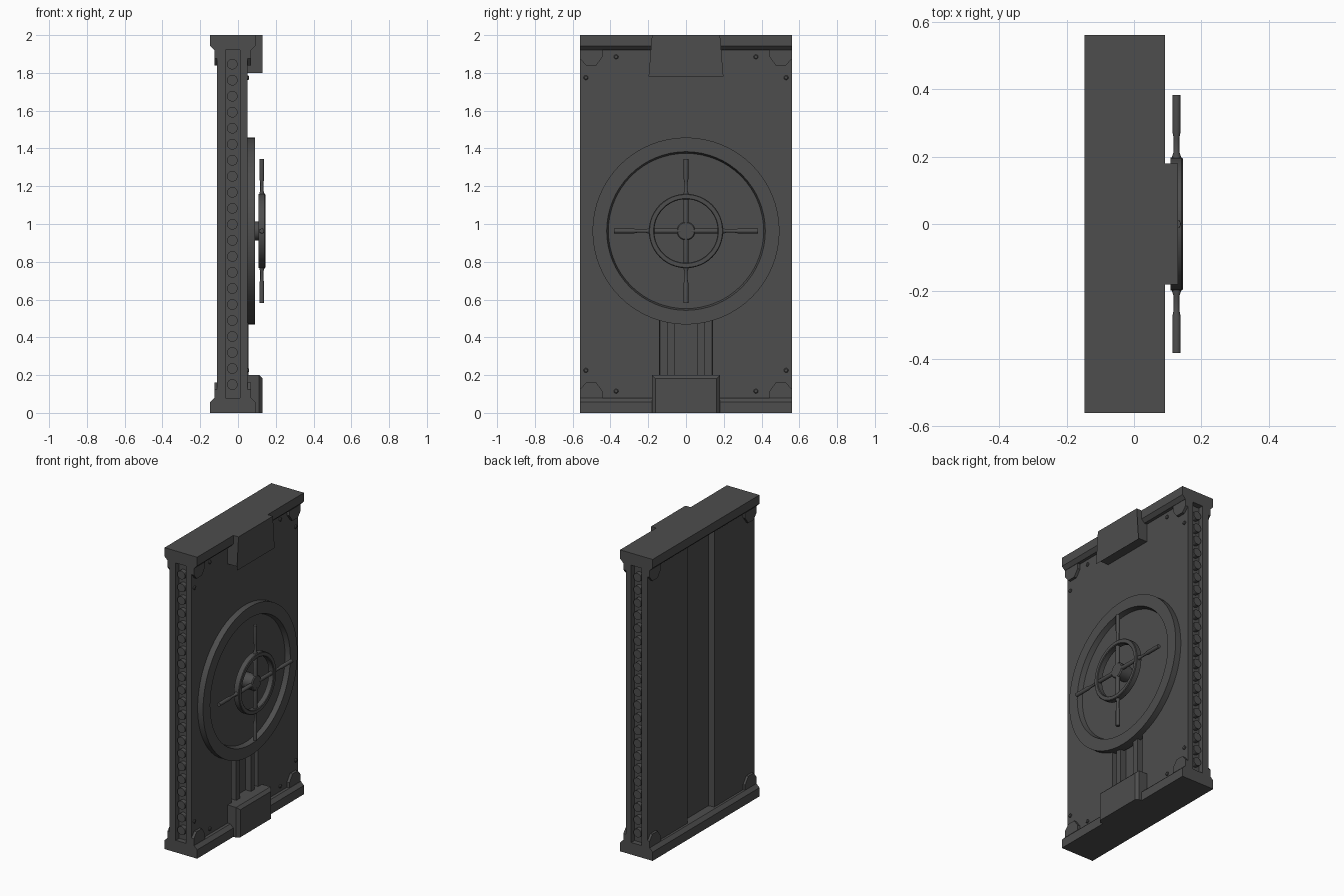
import bpy, bmesh, math
from mathutils import Vector

if "Cube" in bpy.data.objects:
    bpy.data.objects.remove(bpy.data.objects["Cube"])

metal = bpy.data.materials.new("dark_grey_metal")
metal.diffuse_color = (0.075, 0.075, 0.075, 1)
metal.use_nodes = True
metal.node_tree.nodes["Principled BSDF"].inputs["Base Color"].default_value = metal.diffuse_color
WZ = 0.963  # height of the wheel centre


def finish(name, bm, smooth=False):
    bmesh.ops.recalc_face_normals(bm, faces=bm.faces[:])
    me = bpy.data.meshes.new(name)
    bm.to_mesh(me)
    bm.free()
    ob = bpy.data.objects.new(name, me)
    bpy.context.collection.objects.link(ob)
    me.materials.append(metal)
    if smooth:
        bpy.ops.object.select_all(action='DESELECT')
        ob.select_set(True)
        bpy.context.view_layer.objects.active = ob
        bpy.ops.object.shade_smooth_by_angle(angle=math.radians(35))
    return ob


def prism(name, pts, axis, a, b):
    """Extrude a 2D outline along an axis from a to b."""
    place = {'x': lambda p, t: (t, p[0], p[1]),
             'y': lambda p, t: (p[0], t, p[1]),
             'z': lambda p, t: (p[0], p[1], t)}[axis]
    bm = bmesh.new()
    face = bm.faces.new([bm.verts.new(place(p, a)) for p in pts])
    geo = bmesh.ops.extrude_face_region(bm, geom=[face])
    shift = Vector(place((0, 0), b - a))
    bmesh.ops.translate(bm, vec=shift, verts=[v for v in geo['geom'] if isinstance(v, bmesh.types.BMVert)])
    return finish(name, bm)


def lathe(name, profile, n, origin, axis, closed=False):
    """Spin (radius, distance) points around an axis; open ends are capped."""
    axis = Vector(axis)
    u = axis.orthogonal().normalized()
    w = axis.cross(u)
    bm = bmesh.new()
    rings = []
    for r, d in profile:
        rings.append([bm.verts.new(Vector(origin) + axis * d + r * (
            u * math.cos(2 * math.pi * i / n) + w * math.sin(2 * math.pi * i / n))) for i in range(n)])
    pairs = list(zip(rings, rings[1:]))
    if closed:
        pairs.append((rings[-1], rings[0]))
    else:
        bm.faces.new(rings[0])
        bm.faces.new(rings[-1])
    for p, q in pairs:
        for i in range(n):
            j = (i + 1) % n
            bm.faces.new((p[i], p[j], q[j], q[i]))
    return finish(name, bm, True)


# door slab: back channel, side slots, and a front channel below the wheel
def slab_outline(front_channel):
    half = [(-0.07, 0.11), (-0.07, 0.135), (-0.11, 0.14), (-0.11, 0.56), (-0.065, 0.56),
            (-0.065, 0.525), (0.01, 0.525), (0.01, 0.56), (0.05, 0.56)]
    if front_channel:
        half += [(0.05, 0.14), (0.015, 0.138)]
    return half + [(x, -y) for x, y in reversed(half)]


prism("door_slab_lower", slab_outline(True), 'z', 0.04, WZ)
prism("door_slab_upper", slab_outline(False), 'z', WZ, 1.96)

# locking bolts along both side slots
for s in (-1, 1):
    for i in range(21):
        lathe("side_bolt", [(0.028, 0.5), (0.028, 0.553)], 20,
              (-0.03, 0, 0.15 + i * 0.0848), (0, s, 0))

for top in (False, True):
    fz = (lambda z: 2 - z) if top else (lambda z: z)
    tag = "top" if top else "bottom"
    # chamfered end rail
    rail = [(-0.147, 0), (0.092, 0), (0.092, 0.058), (0.07, 0.08), (-0.125, 0.08), (-0.147, 0.058)]
    prism(tag + "_rail", [(x, fz(z)) for x, z in rail], 'y', -0.56, 0.56)

    # bevelled centre block
    bm = bmesh.new()
    bmesh.ops.create_cube(bm, size=1)
    for v in bm.verts:
        v.co = Vector((0.065 + v.co.x * 0.13, v.co.y * 0.36, fz(0.1 + v.co.z * 0.2)))
    edges = [e for e in bm.edges if all(v.co.x > 0.12 for v in e.verts)
             and not all(abs(v.co.z - fz(0)) < 1e-4 for v in e.verts)]
    bmesh.ops.bevel(bm, geom=edges, offset=0.018, segments=1, affect='EDGES')
    finish(tag + "_block", bm)

    # corner brackets on both faces, and front rivets
    tab = [(0.56, 0.05), (0.56, 0.125), (0.53, 0.16), (0.475, 0.16), (0.442, 0.115), (0.442, 0.05)]
    for s in (-1, 1):
        pts = [(s * y, fz(z)) for y, z in tab]
        prism("corner_bracket_front", pts, 'x', 0.04, 0.068)
        prism("corner_bracket_back", pts, 'x', -0.125, -0.10)
        for y, z in ((0.53, 0.225), (0.37, 0.115)):
            lathe("rivet", [(0.012, 0.04), (0.012, 0.055), (0.008, 0.059)], 12,
                  (0, s * y, fz(z)), (1, 0, 0))

# pair of guide bars in the front channel
for s in (-1, 1):
    prism("guide_bar", [(0.0, s * 0.058), (0.055, s * 0.058), (0.055, s * 0.097), (0.0, s * 0.097)],
          'z', 0.15, 0.6)

# large round collar with recessed dish
C = (0, 0, WZ)
lathe("round_collar", [(0.495, 0.03), (0.495, 0.09), (0.42, 0.09), (0.411, 0.058)], 64, C, (1, 0, 0))

# hand wheel: hub, rim and four turned handles
lathe("wheel_hub", [(0.05, 0.05), (0.05, 0.132), (0.044, 0.138)], 32, C, (1, 0, 0))
lathe("wheel_rim", [(0.197, 0.108), (0.197, 0.141), (0.193, 0.145), (0.172, 0.145),
                    (0.168, 0.141), (0.168, 0.108)], 48, C, (1, 0, 0), closed=True)
for d in ((0, 1, 0), (0, -1, 0), (0, 0, 1), (0, 0, -1)):
    lathe("wheel_handle", [(0.013, 0.03), (0.013, 0.2), (0.0085, 0.215), (0.0085, 0.255),
                           (0.0125, 0.275), (0.0125, 0.382)], 16, (0.126, 0, WZ), d)
